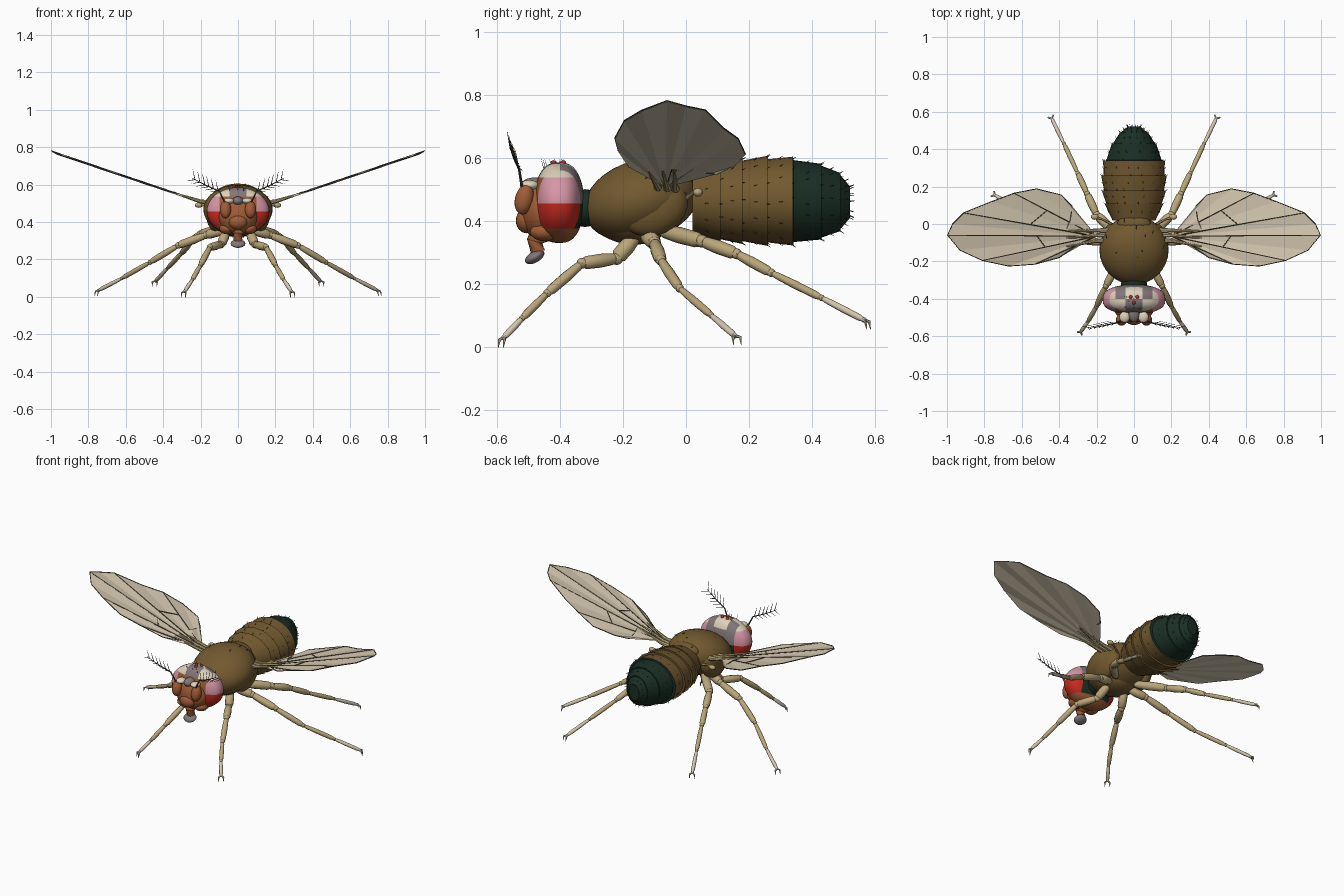
import bpy, bmesh, math, random
from mathutils import Vector, Matrix

random.seed(4)
if "Cube" in bpy.data.objects:
    bpy.data.objects.remove(bpy.data.objects["Cube"])


def material(name, *rgb):
    lin = [((c / 255 + 0.055) / 1.055) ** 2.4 for c in rgb] + [1]
    m = bpy.data.materials.new(name)
    m.use_nodes = True
    m.diffuse_color = lin
    m.node_tree.nodes["Principled BSDF"].inputs["Base Color"].default_value = lin
    return m


BROWN = material("body_brown", 114, 89, 48)
GREEN = material("dark_green", 26, 47, 37)
BEIGE = material("pale_beige", 222, 210, 188)
PINK = material("eye_pink", 214, 150, 166)
RED = material("eye_red", 200, 42, 32)
ORANGE = material("face_orange", 160, 92, 54)
TAN = material("leg_tan", 186, 166, 122)
WING = material("wing_membrane", 212, 199, 175)
DARK = material("dark_bristle", 76, 69, 57)
GREY = material("mauve_grey", 130, 118, 120)


def finish(name, bm, mats, mirror=False, smooth=40, rule=None):
    """Turn a bmesh into a shaded object, optionally mirrored and coloured by a rule."""
    bmesh.ops.recalc_face_normals(bm, faces=bm.faces)
    if rule:
        for f in bm.faces:
            f.material_index = rule(f.calc_center_median())
    me = bpy.data.meshes.new(name)
    bm.to_mesh(me)
    bm.free()
    ob = bpy.data.objects.new(name, me)
    bpy.context.collection.objects.link(ob)
    for m in mats:
        me.materials.append(m)
    if mirror:
        ob.modifiers.new("mirror", "MIRROR").use_mirror_merge = False
    if smooth:
        bpy.ops.object.select_all(action="DESELECT")
        ob.select_set(True)
        bpy.context.view_layer.objects.active = ob
        bpy.ops.object.shade_smooth_by_angle(angle=math.radians(smooth))
    return ob


def loft(bm, rings):
    rows = [[bm.verts.new(p) for p in ring] for ring in rings]
    n = len(rows[0])
    for a, b in zip(rows, rows[1:]):
        for i in range(n):
            bm.faces.new((a[i], a[(i + 1) % n], b[(i + 1) % n], b[i]))
    bm.faces.new(rows[0][::-1])
    bm.faces.new(rows[-1])


def tube(bm, pts, radii, sides=8):
    pts = [Vector(p) for p in pts]
    rings = []
    for i, p in enumerate(pts):
        d = (pts[min(i + 1, len(pts) - 1)] - pts[max(i - 1, 0)]).normalized()
        u = d.cross(Vector((0.31, 0.2, 0.93))).normalized()
        v = d.cross(u)
        angles = [math.tau * k / sides for k in range(sides)]
        rings.append([p + radii[i] * (u * math.cos(a) + v * math.sin(a)) for a in angles])
    loft(bm, rings)


def ball(bm, loc, size, tilt=0, depth_power=1, seg=20):
    """Ellipsoid; a depth power under 1 makes it boxier from front to back."""
    made = bmesh.ops.create_uvsphere(bm, u_segments=seg, v_segments=seg // 2 + 2, radius=1)["verts"]
    turn = Matrix.Rotation(math.radians(tilt), 3, "X")
    for v in made:
        y = math.copysign(abs(v.co.y) ** depth_power, v.co.y)
        v.co = turn @ Vector((v.co.x * size[0], y * size[1], v.co.z * size[2])) + Vector(loc)


def part(name, mat, *balls, mirror=False):
    bm = bmesh.new()
    for b in balls:
        ball(bm, *b)
    return finish(name, bm, [mat], mirror)


# Thorax with chest, side plates and rear shield
part("thorax", BROWN, ((0, -0.14, 0.466), (0.185, 0.188, 0.127), 16, 1, 32),
     ((0, -0.18, 0.395), (0.13, 0.12, 0.07), -8))
part("rear_shield", BROWN, ((0, 0.0, 0.535), (0.09, 0.05, 0.04)))
part("side_plate", BROWN, ((0.12, -0.1, 0.44), (0.05, 0.11, 0.085), 25), mirror=True)
part("neck", GREEN, ((0, -0.32, 0.44), (0.07, 0.05, 0.06)))

# Abdomen: overlapping stepped rings, tail in green
segments = [(0.02, 0.11, 0.115, 0.158, 0.1, 0.128), (0.11, 0.18, 0.148, 0.172, 0.122, 0.137),
            (0.18, 0.26, 0.16, 0.176, 0.128, 0.143), (0.26, 0.34, 0.163, 0.165, 0.132, 0.141),
            (0.341, 0.43, 0.148, 0.118, 0.13, 0.12), (0.43, 0.49, 0.112, 0.075, 0.114, 0.092),
            (0.49, 0.52, 0.07, 0.035, 0.086, 0.05)]


def oval(y, rx, rz, k, n=28):
    a = math.tau * k / n
    return Vector((rx * math.cos(a), y, 0.463 - 0.02 * max(0, y - 0.3) + rz * math.sin(a)))


bm = bmesh.new()
loft(bm, [[oval(y, rx, rz, k) for k in range(28)] for y0, y1, xa, xb, za, zb in segments
          for y, rx, rz in ((y0, xa, za), (y1, xb, zb))])
finish("abdomen", bm, [BROWN, GREEN], smooth=35, rule=lambda c: int(c.y > 0.3402))

# Fine bristles on the abdomen, thorax and crown
bm = bmesh.new()
for y0, y1, xa, xb, za, zb in segments:
    for t in (0.45, 0.97):
        for k in range(0, 28, 2):
            p = oval(y0 + (y1 - y0) * t, xa + (xb - xa) * t, za + (zb - za) * t, k + random.uniform(-0.6, 0.6))
            out = Vector((p.x, 0.04, p.z - 0.46)).normalized()
            tube(bm, [p, p + out * 0.008 + Vector((0, 0.009, 0))], [0.0018, 0.0005], 3)
for k in range(16):
    a, b = random.uniform(0, math.tau), random.uniform(0.15, 1.2)
    d = Vector((math.sin(b) * math.cos(a), math.sin(b) * math.sin(a), math.cos(b)))
    p = Vector((0, -0.14, 0.466)) + Vector((d.x * 0.184, d.y * 0.18, d.z * 0.13 + d.y * 0.04))
    tube(bm, [p, p + d * 0.006 + Vector((0, 0.018, 0))], [0.0025, 0.0006], 3)
for k in range(10):
    p = Vector((random.uniform(-0.07, 0.07), random.uniform(-0.45, -0.37), 0.56))
    tube(bm, [p, p + Vector((p.x * 0.1, -0.01, 0.035))], [0.0015, 0.0005], 3)
finish("bristles", bm, [DARK], smooth=0)

# Head: banded eyes, cut at each colour border
bm = bmesh.new()
ball(bm, (0, -0.403, 0.457), (0.168, 0.08, 0.128), 0, 0.75, 36)
cuts = [((0, 0, z), (0, 0, 1)) for z in (0.375, 0.455, 0.537)]
cuts += [((x, 0, 0), (1, 0, 0)) for x in (-0.1, -0.045, 0.045, 0.1)] + [((0, -0.4, 0), (0, 1, 0))]
for co, no in cuts:
    bmesh.ops.bisect_plane(bm, geom=bm.verts[:] + bm.edges[:] + bm.faces[:], plane_co=co, plane_no=no)


def head_rule(c):
    x = abs(c.x)
    if c.z > 0.537:
        return 4 if (x < 0.045 and c.y < -0.4) or (0.045 < x < 0.1 and c.y > -0.4) else 0
    if c.z < 0.375 or (x < 0.1 and c.y < -0.4):
        return 3
    if x < 0.1:
        return 4 if c.z > 0.455 else 5
    return 1 if c.z > 0.455 else 2


finish("head", bm, [BEIGE, PINK, RED, ORANGE, GREY, GREEN], rule=head_rule)
part("simple_eyes", RED, *[((x, y, 0.583), (0.01, 0.01, 0.009), 0, 1, 10)
                           for x, y in ((-0.018, -0.39), (0.018, -0.39), (0, -0.42))])

# Face, feelers and mouth
part("face", ORANGE, ((0, -0.455, 0.43), (0.105, 0.07, 0.095)), ((0, -0.505, 0.4), (0.05, 0.035, 0.04)))
part("feeler_lobe", ORANGE, ((0.067, -0.513, 0.467), (0.03, 0.03, 0.048), -12), mirror=True)
part("feeler_base", BEIGE, ((0.05, -0.497, 0.513), (0.028, 0.03, 0.016)), mirror=True)
part("brow", GREY, ((0, -0.48, 0.512), (0.03, 0.045, 0.025)))
part("cheek", ORANGE, ((0.06, -0.45, 0.365), (0.04, 0.045, 0.03)), mirror=True)
bm = bmesh.new()
tube(bm, [(0, -0.45, 0.37), (0, -0.48, 0.335), (0, -0.47, 0.3)], [0.045, 0.026, 0.024], 12)
finish("mouth_stalk", bm, [ORANGE])
part("mouth_pad", GREY, ((0, -0.48, 0.285), (0.04, 0.034, 0.018), 30))

# Feathered feeler plumes
bm = bmesh.new()
plume = [Vector(p) for p in ((0.07, -0.52, 0.505), (0.1, -0.53, 0.565), (0.17, -0.545, 0.595), (0.245, -0.56, 0.635))]
tube(bm, plume, [0.005, 0.004, 0.003, 0.001], 5)
for a, b in zip(plume[1:], plume[2:]):
    for t in (0.1, 0.45, 0.8):
        p = a.lerp(b, t)
        for tip in ((0.012, -0.01, 0.055), (0.045, 0.012, -0.008)):
            tube(bm, [p, p + Vector(tip)], [0.0025, 0.0008], 4)
finish("feeler_plume", bm, [DARK], True)

# Legs: jointed segments, swollen at each joint, with paler clawed feet
legs = {
    "front": [(0.06, -0.16, 0.35), (0.09, -0.22, 0.28), (0.15, -0.33, 0.265), (0.2, -0.44, 0.17),
              (0.245, -0.52, 0.09), (0.285, -0.577, 0.03)],
    "middle": [(0.07, -0.13, 0.36), (0.17, -0.1, 0.33), (0.32, -0.08, 0.275), (0.47, -0.02, 0.185),
               (0.62, 0.08, 0.1), (0.745, 0.155, 0.035)],
    "hind": [(0.07, -0.08, 0.37), (0.2, 0.05, 0.335), (0.25, 0.16, 0.295), (0.3, 0.27, 0.235),
             (0.375, 0.43, 0.155), (0.44, 0.565, 0.085)]}
for name, pts in legs.items():
    leg, foot = bmesh.new(), bmesh.new()
    pts = [Vector(p) for p in pts]
    for a, b, r in zip(pts, pts[1:], (0.026, 0.022, 0.017, 0.013, 0.011)):
        bm = foot if b is pts[-1] else leg
        tube(bm, [a, a.lerp(b, 0.12), a.lerp(b, 0.45), a.lerp(b, 0.88), b],
             [r * 0.6, r * 0.85, r, r * 0.95, r * 0.6], 10)
        ball(bm, b, [r * 0.8] * 3, 0, 1, 8)
    end, ahead = pts[-1], (pts[-1] - pts[-2]).normalized()
    side = ahead.cross(Vector((0, 0, 1))).normalized()
    for s in (-1, 1):
        knuckle = end + ahead * 0.012 + side * s * 0.014
        tube(foot, [end, knuckle, knuckle + Vector((0, 0, -0.022)) + ahead * 0.006], [0.006, 0.005, 0.001], 6)
    finish(name + "_leg", leg, [TAN], True)
    finish(name + "_foot", foot, [WING], True)

# Wings: pleated fan from the root, with fine veins and rim
outline = [(0.3, -0.11), (0.4, -0.18), (0.53, -0.215), (0.67, -0.225), (0.81, -0.195), (0.93, -0.14),
           (0.997, -0.06), (0.97, 0.0), (0.91, 0.06), (0.76, 0.12), (0.64, 0.165), (0.52, 0.188),
           (0.39, 0.155), (0.33, 0.095), (0.34, 0.02), (0.37, -0.045)]


def on_wing(x, y, lift):
    return Vector((x, y, 0.508 + 0.337 * (x - 0.2) + lift))


root = on_wing(0.2, -0.065, 0)
rim = [on_wing(x, y, 0.004 * (-1) ** i) for i, (x, y) in enumerate(outline)]
bm = bmesh.new()
hub = bm.verts.new(root)
edge = [bm.verts.new(p) for p in rim]
for a, b in zip(edge, edge[1:]):
    bm.faces.new((hub, a, b))
wing = finish("wing", bm, [WING], True, smooth=0)
wing.modifiers.new("thickness", "SOLIDIFY").thickness = 0.003

bm = bmesh.new()
tube(bm, [root] + rim + [root], [0.0025] * (len(rim) + 2), 5)
for p in rim[2:12:2]:
    tube(bm, [root, root.lerp(p, 0.5), p], [0.004, 0.003, 0.002], 5)
for i, s, j, t in ((8, 0.5, 10, 0.6), (4, 0.45, 6, 0.4)):
    tube(bm, [root.lerp(rim[i], s), root.lerp(rim[j], t)], [0.0025, 0.0025], 5)
finish("wing_veins", bm, [DARK], True)

# Wing hinges and balancing knobs
bm = bmesh.new()
for y in (-0.09, -0.06, -0.035):
    tube(bm, [(0.13, y, 0.5), (0.2, y, 0.51), (0.36, y * 1.5 + 0.015, 0.561)], [0.016, 0.011, 0.004], 8)
tube(bm, [(0.12, 0.0, 0.47), (0.17, 0.025, 0.49), (0.2, 0.035, 0.49)], [0.008, 0.006, 0.008], 6)
ball(bm, (0.21, 0.038, 0.49), (0.022, 0.016, 0.014), 0, 1, 10)
finish("wing_hinge", bm, [TAN], True)
